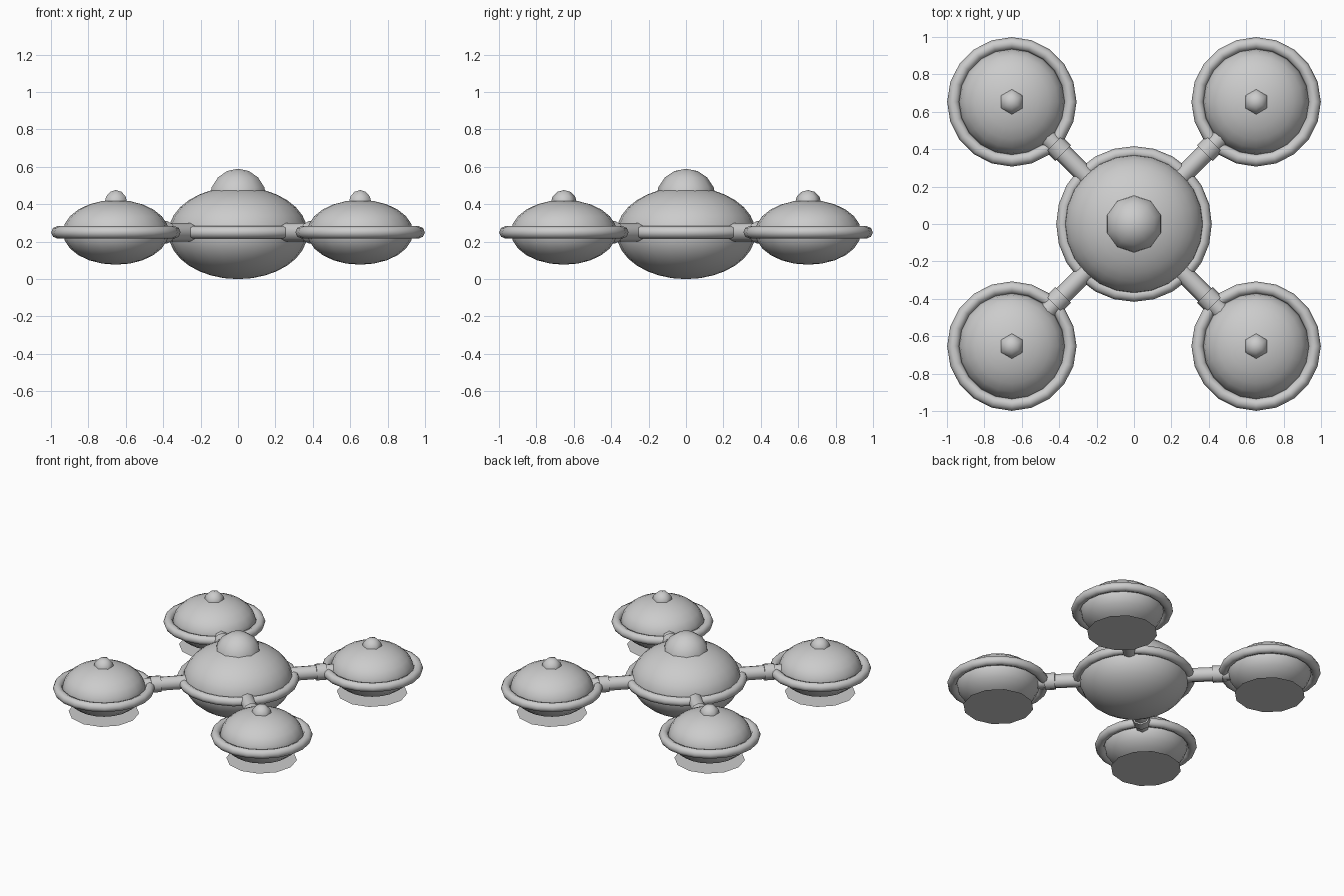
import bpy
from math import radians, pi, sqrt
from mathutils import Vector

if "Cube" in bpy.data.objects:
    bpy.data.objects.remove(bpy.data.objects["Cube"])

Z = 0.25   # height of the hub and pod midlines
POD = 0.653


def finish(name, angle=60):
    o = bpy.context.object
    o.name = name
    bpy.ops.object.shade_smooth_by_angle(angle=radians(angle))
    return o


def ball(name, loc, r, h, seg, rings):
    bpy.ops.mesh.primitive_uv_sphere_add(segments=seg, ring_count=rings, radius=1, location=loc)
    bpy.context.object.scale = (r, r, h)
    bpy.ops.object.transform_apply(location=False, rotation=False, scale=True)
    return finish(name)


def ring(name, loc, major, minor, seg):
    bpy.ops.mesh.primitive_torus_add(location=loc, major_radius=major, minor_radius=minor,
                                     major_segments=seg, minor_segments=8)
    return finish(name)


def rod(name, a, b, r, seg):
    a, b = Vector(a), Vector(b)
    bpy.ops.mesh.primitive_cylinder_add(vertices=seg, radius=r, depth=(b - a).length,
                                        location=(a + b) / 2)
    bpy.context.object.rotation_euler = (b - a).to_track_quat('Z', 'Y').to_euler()
    return finish(name, 50)


# central hub
ball("hub_body", (0, 0, Z - 0.003), 0.372, 0.247, 24, 16)
ball("hub_dome", (0, 0, 0.43), 0.16, 0.16, 10, 8)
ring("hub_ring", (0, 0, Z), 0.383, 0.033, 24)

# four pods with arms
for sx, sy, tag in ((1, -1, "front_right"), (-1, -1, "front_left"),
                    (1, 1, "back_right"), (-1, 1, "back_left")):
    x, y = sx * POD, sy * POD
    ball("pod_" + tag, (x, y, Z), 0.283, 0.173, 20, 12)
    ball("pod_knob_" + tag, (x, y, 0.406), 0.07, 0.07, 6, 6)
    ring("pod_ring_" + tag, (x, y, Z), 0.313, 0.033, 20)

    # arm and its collar
    def along(d):
        return (sx * d / sqrt(2), sy * d / sqrt(2), Z)
    rod("arm_" + tag, along(0.33), along(0.68), 0.05, 8)
    rod("arm_collar_" + tag, along(0.535), along(0.605), 0.06, 8)

    # flat thruster disc under the pod
    bpy.ops.mesh.primitive_circle_add(vertices=12, radius=0.24, fill_type='NGON',
                                      location=(x, y, 0.07))
    bpy.context.object.name = "thruster_disc_" + tag
